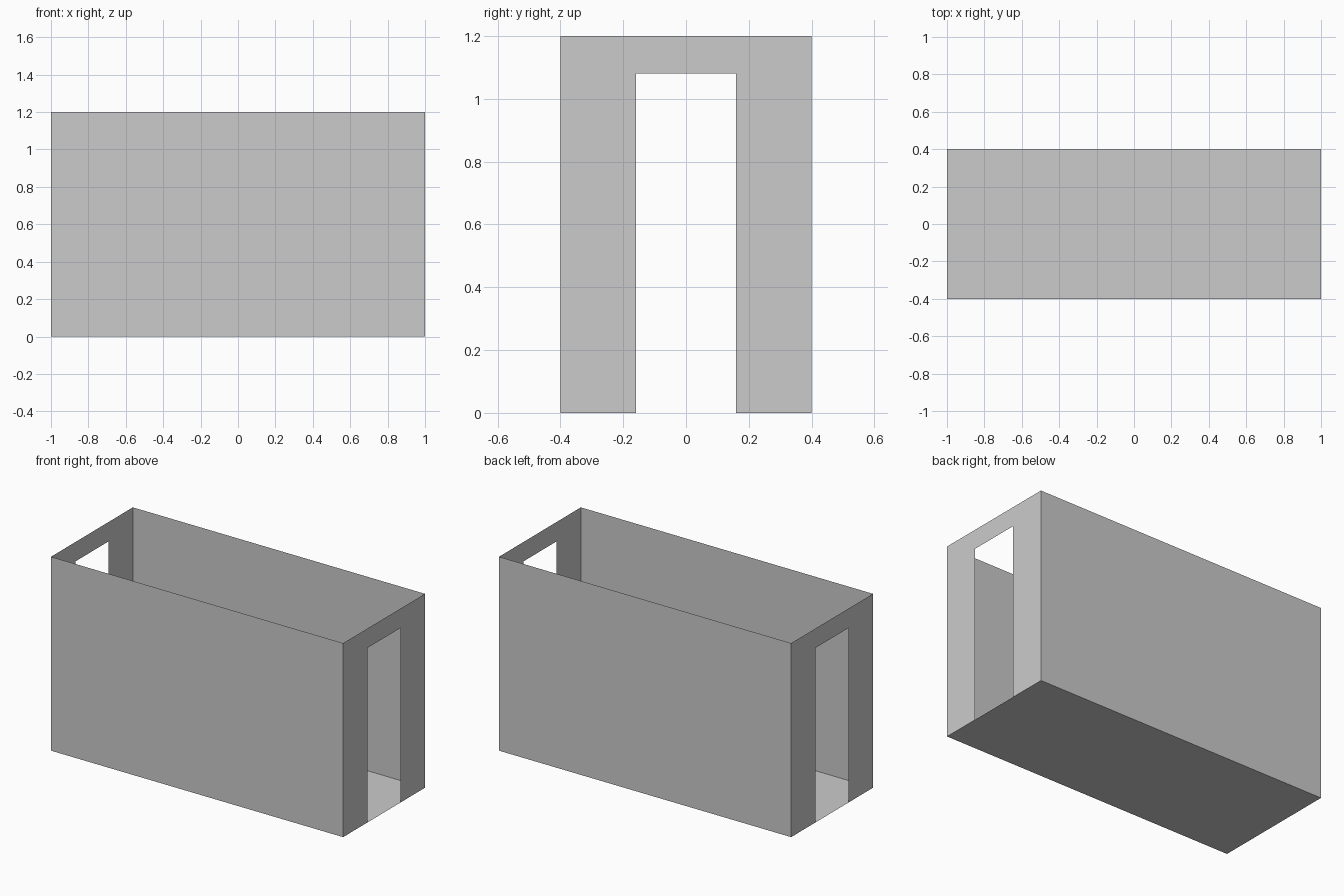
import bpy

if "Cube" in bpy.data.objects:
    bpy.data.objects.remove(bpy.data.objects["Cube"])

L, W, H = 1.0, 0.4, 1.2      # half length, half width, height
DW, DH = 0.16, 1.08          # doorway half width and height


def sheet(name, points):
    """Single flat panel from an outline."""
    mesh = bpy.data.meshes.new(name)
    mesh.from_pydata(points, [], [tuple(range(len(points)))])
    mesh.update()
    obj = bpy.data.objects.new(name, mesh)
    bpy.context.collection.objects.link(obj)
    return obj


# Floor
sheet("floor", [(-L, -W, 0), (L, -W, 0), (L, W, 0), (-L, W, 0)])

# Long side walls, facing outward
for name, s in (("front_wall", 1), ("back_wall", -1)):
    sheet(name, [(-L * s, -W * s, 0), (L * s, -W * s, 0),
                 (L * s, -W * s, H), (-L * s, -W * s, H)])

# End walls with a doorway open down to the floor
arch = [(-W, 0), (-DW, 0), (-DW, DH), (DW, DH), (DW, 0), (W, 0), (W, H), (-W, H)]
for name, s in (("right_end_wall", 1), ("left_end_wall", -1)):
    sheet(name, [(L * s, y * s, z) for y, z in arch])
